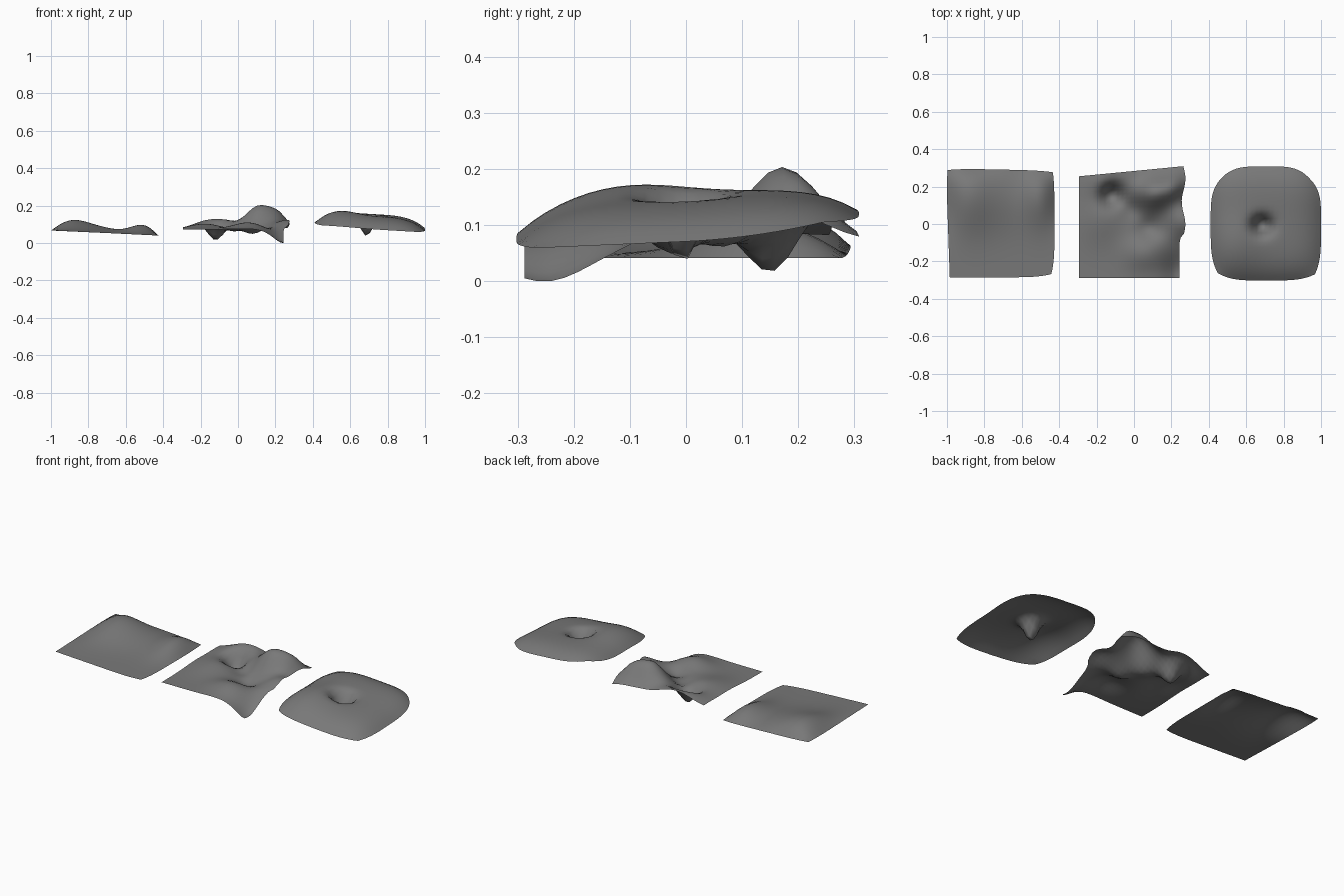
import bpy, bmesh, math

if "Cube" in bpy.data.objects:
    bpy.data.objects.remove(bpy.data.objects["Cube"])

N = 24  # grid cells per side of each terrain tile

# Dark grey shared by all tiles
GREY = bpy.data.materials.new("terrain_grey")
GREY.diffuse_color = (0.19, 0.19, 0.19, 1)
GREY.use_nodes = True
GREY.node_tree.nodes["Principled BSDF"].inputs["Base Color"].default_value = GREY.diffuse_color


def bump(x, y, bumps):
    # Sum of soft hills (positive height) and hollows (negative height)
    return sum(h * math.exp(-((x - cx) / rx) ** 2 - ((y - cy) / ry) ** 2)
               for cx, cy, rx, ry, h in bumps)


def tile(name, cx, cy, hx, hy, corners, height, warp=None):
    # corners: rounding for front-left, front-right, back-left, back-right
    bm = bmesh.new()
    rows = []
    for j in range(N + 1):
        row = []
        for i in range(N + 1):
            u, v = 2 * i / N - 1, 2 * j / N - 1
            k = corners[(u > 0) + 2 * (v > 0)]
            x = hx * u * (1 - k * v ** 4)
            y = hy * v * (1 - k * u ** 4)
            z = height(u, v, x, y)
            if warp:
                dx, dy = warp(u, v)
                x, y = x + dx, y + dy
            row.append(bm.verts.new((cx + x, cy + y, max(z, 0.0))))
        rows.append(row)
    for j in range(N):
        for i in range(N):
            bm.faces.new((rows[j][i], rows[j][i + 1],
                          rows[j + 1][i + 1], rows[j + 1][i]))
    me = bpy.data.meshes.new(name)
    bm.to_mesh(me)
    bm.free()
    me.materials.append(GREY)
    me.polygons.foreach_set("use_smooth", [True] * len(me.polygons))
    ob = bpy.data.objects.new(name, me)
    bpy.context.collection.objects.link(ob)
    return ob


# Gentle tile: broad low ridge with two crests near the back
LOW = [(-0.17, 0.16, 0.13, 0.19, 0.060), (0.0, 0.12, 0.13, 0.16, 0.02),
       (0.21, 0.15, 0.10, 0.16, 0.055)]


def low_height(u, v, x, y):
    edge = (1 - u ** 8) * (1 - v ** 8)
    return 0.054 - 0.013 * u + edge * bump(x, y, LOW)


tile("low_ridge_terrain", -0.71, 0.0, 0.285, 0.285, (0, 0.06, 0.03, 0.03),
     low_height, lambda u, v: (-0.01 * v * (u < 0) * -u,
                               0.012 * max(v, 0) * (1 - u) / 2))

# Rugged tile: broad hill, deep hollow, diagonal valley, fallen front corner
ROUGH = [(0.13, 0.165, 0.10, 0.085, 0.125), (0.23, 0.19, 0.06, 0.07, 0.058),
         (-0.105, 0.165, 0.06, 0.065, -0.105),
         (-0.10, 0.25, 0.13, 0.11, 0.065), (0.07, -0.15, 0.11, 0.09, 0.038),
         (0.27, 0.02, 0.08, 0.08, 0.05), (-0.16, 0.04, 0.12, 0.14, 0.03),
         (0.0, 0.08, 0.06, 0.06, -0.025), (0.09, -0.02, 0.06, 0.055, -0.03),
         (0.28, -0.25, 0.10, 0.12, -0.074)]


def rough_height(u, v, x, y):
    return 0.073 + bump(x, y, ROUGH)


def rough_warp(u, v):
    e = max(u, 0) ** 4
    wave = 0.01 * math.cos(8.0 * v) if v > -0.39 else -0.01
    return (e * (wave - 0.012 * (v < -0.2)), 0.027 * u * max(v, 0))


tile("rugged_terrain", -0.015, -0.003, 0.28, 0.285, (0, 0, 0, 0),
     rough_height, rough_warp)

# Domed tile: rounded mound with a narrow pit in the middle
DOME = [(-0.17, -0.10, 0.14, 0.16, 0.025), (-0.02, -0.01, 0.05, 0.045, -0.122)]


def dome_height(u, v, x, y):
    return (0.086 - 0.015 * u + 0.012 * v + 0.022 * max(v, 0) ** 2
            + 0.062 * (1 - u ** 4) * (1 - v ** 4) + bump(x, y, DOME))


tile("pitted_mound_terrain", 0.705, 0.003, 0.295, 0.305,
     (0.13, 0.11, 0.20, 0.21), dome_height)
